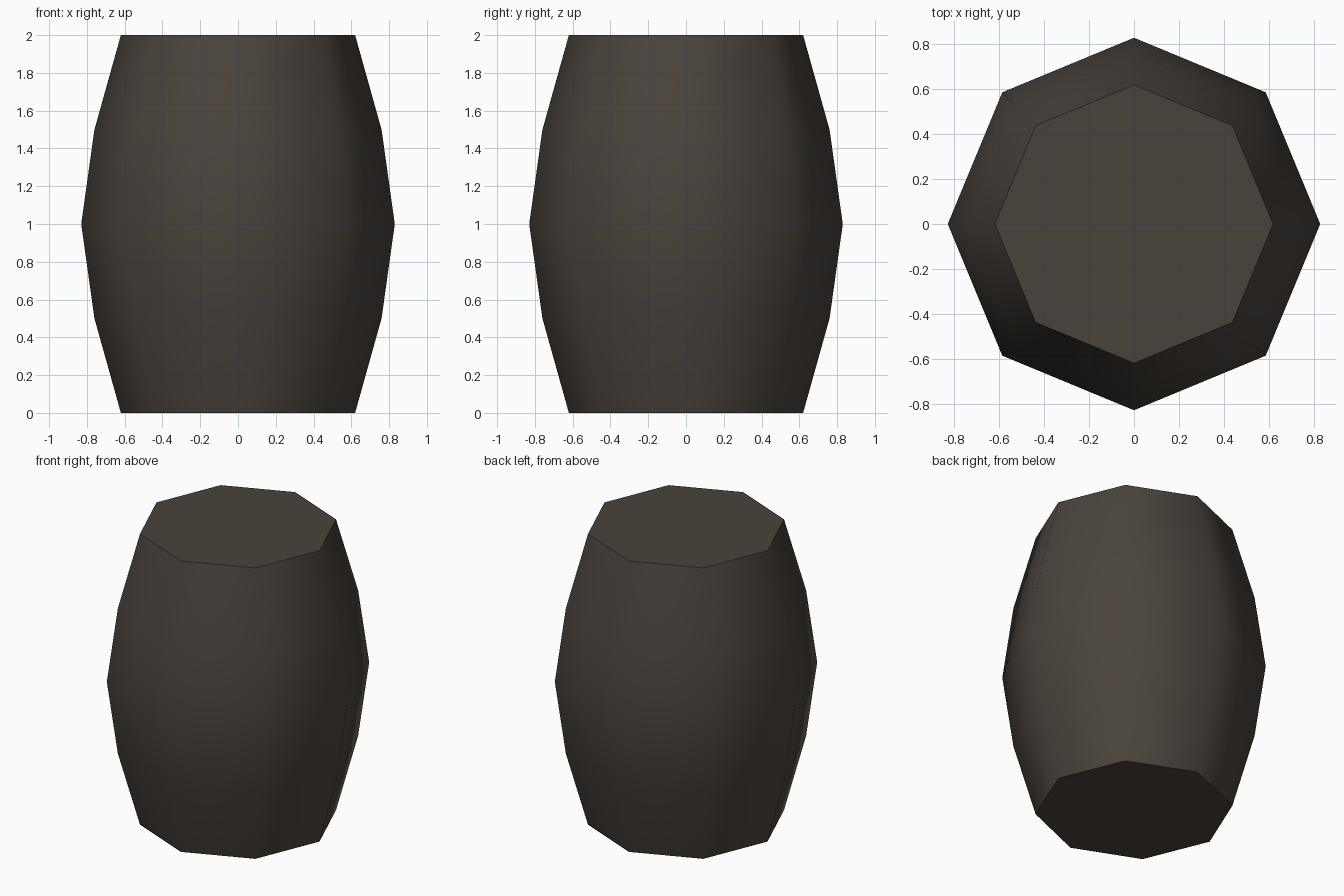
import bpy, bmesh, math

if "Cube" in bpy.data.objects:
    bpy.data.objects.remove(bpy.data.objects["Cube"])

SIDES = 8
# barrel profile: (radius, height)
PROFILE = [(0.62, 0.0), (0.76, 0.5), (0.83, 1.0), (0.76, 1.5), (0.62, 2.0)]

# one flat dark brown-grey colour
mat = bpy.data.materials.new("dark_wood")
mat.diffuse_color = (0.068, 0.055, 0.045, 1.0)
mat.use_nodes = True
mat.node_tree.nodes["Principled BSDF"].inputs["Base Color"].default_value = mat.diffuse_color

bm = bmesh.new()

# rings of the staves, corners on the axes
rings = []
for r, z in PROFILE:
    rings.append([bm.verts.new((r * math.cos(math.tau * i / SIDES),
                                r * math.sin(math.tau * i / SIDES), z))
                  for i in range(SIDES)])

# bulging side, smooth shaded
for low, high in zip(rings, rings[1:]):
    for i in range(SIDES):
        j = (i + 1) % SIDES
        bm.faces.new((low[i], low[j], high[j], high[i])).smooth = True

# flat ends with sharp rims
for cap in (bm.faces.new(rings[0][::-1]), bm.faces.new(rings[-1])):
    cap.smooth = False
    for e in cap.edges:
        e.smooth = False

mesh = bpy.data.meshes.new("barrel")
bm.to_mesh(mesh)
bm.free()
mesh.materials.append(mat)
barrel = bpy.data.objects.new("barrel", mesh)
bpy.context.collection.objects.link(barrel)
